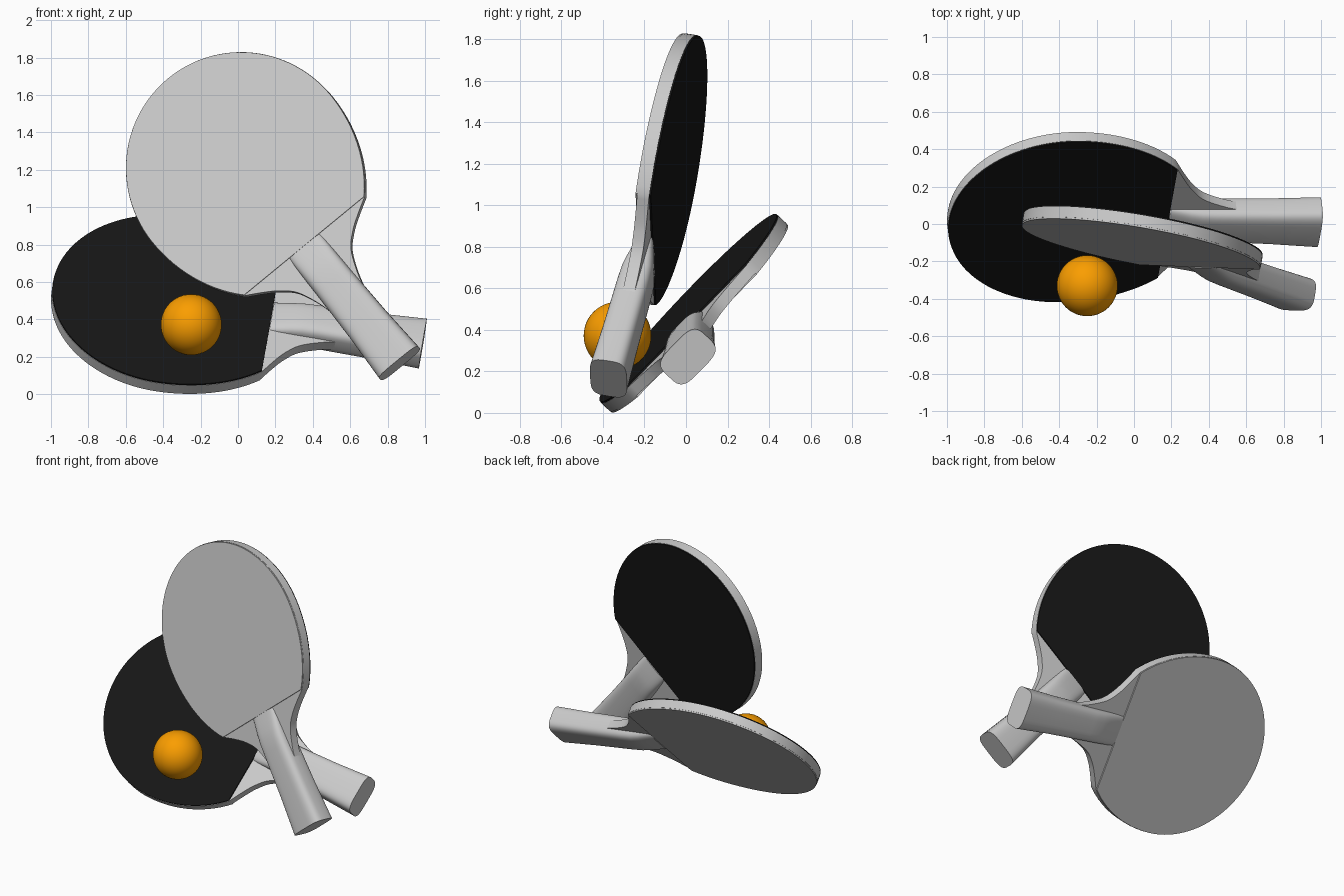
import bpy, bmesh, math
from mathutils import Vector, Matrix

if "Cube" in bpy.data.objects:
    bpy.data.objects.remove(bpy.data.objects["Cube"])


def material(name, rgb):
    m = bpy.data.materials.new(name)
    m.diffuse_color = (*rgb, 1)
    m.use_nodes = True
    m.node_tree.nodes["Principled BSDF"].inputs["Base Color"].default_value = m.diffuse_color
    return m


BLACK = material("black_rubber", (0.008, 0.008, 0.008))
ORANGE = material("orange_plastic", (0.96, 0.34, 0.0))

# Neck outline and grip stations, in (along handle axis, across) coordinates
FACE_END = .545
NECK = [(.545, .416), (.6, .322), (.65, .25), (.72, .183), (.84, .132), (.95, .105)]
# Grip: position, half width, half thickness
GRIP = [(.545, .109, .042), (.6, .11, .056), (.66, .111, .07), (.72, .112, .08),
        (.8, .113, .083), (1.1, .121, .086), (1.365, .135, .091)]


def face_outline(n=40):
    """Egg outline: tip half and longer handle half, cut straight at the handle."""
    end = math.pi / 2 + math.asin(FACE_END / .735)
    pts = []
    for i in range(-n, n + 1):
        t = end * i / n
        reach = .64 if abs(t) < math.pi / 2 else .735
        pts.append(Vector((-reach * math.cos(t), .62 * math.sin(t))))
    return pts


def smooth_path(pts, steps=5):
    """Catmull-Rom curve through the points."""
    p = [Vector(q) for q in pts]
    p = [2 * p[0] - p[1]] + p + [2 * p[-1] - p[-2]]
    out = []
    for a, b, c, d in zip(p, p[1:], p[2:], p[3:]):
        for i in range(steps):
            t = i / steps
            out.append(.5 * (2 * b + (c - a) * t + (2 * a - 5 * b + 4 * c - d) * t * t
                             + (3 * b - a - 3 * c + d) * t ** 3))
    return out + [p[-2]]


def finish(bm, name, matrix, mat=None):
    bmesh.ops.recalc_face_normals(bm, faces=bm.faces)
    mesh = bpy.data.meshes.new(name)
    bm.to_mesh(mesh)
    bm.free()
    ob = bpy.data.objects.new(name, mesh)
    bpy.context.collection.objects.link(ob)
    ob.matrix_world = matrix
    if mat:
        mesh.materials.append(mat)
    bpy.ops.object.select_all(action='DESELECT')
    ob.select_set(True)
    bpy.context.view_layer.objects.active = ob
    bpy.ops.object.shade_smooth_by_angle(angle=math.radians(30))
    return ob


def loft(rings, name, matrix, mat=None):
    bm = bmesh.new()
    rows = [[bm.verts.new(c) for c in r] for r in rings]
    n = len(rows[0])
    for r, s in zip(rows, rows[1:]):
        for i in range(n):
            j = (i + 1) % n
            bm.faces.new((r[i], r[j], s[j], s[i]))
    bm.faces.new(rows[0])
    bm.faces.new(rows[-1])
    return finish(bm, name, matrix, mat)


def plate(outline, z0, z1, *args):
    return loft([[(x, y, z) for x, y in outline] for z in (z0, z1)], *args)


def superellipse(x, hw, hn, n=40, e=3.8):
    ring = []
    for i in range(n):
        c, s = math.cos(2 * math.pi * i / n), math.sin(2 * math.pi * i / n)
        ring.append((x, math.copysign(abs(c) ** (2 / e), c) * hw,
                     math.copysign(abs(s) ** (2 / e), s) * hn))
    return ring


def paddle(prefix, centre, axis, across, top_mat, bottom_mat):
    a = Vector(axis).normalized()
    w = Vector(across)
    w = (w - a * w.dot(a)).normalized()
    m = Matrix((a, w, a.cross(w))).transposed().to_4x4()
    m.translation = centre
    face = face_outline()
    neck = smooth_path(NECK)
    # wooden core with the neck flowing into the handle
    core = face + neck[1:] + [Vector((p.x, -p.y)) for p in reversed(neck[1:])]
    plate(core, -.029, .029, prefix + "_wood_blade", m)
    # rubber sheets on both sides, cut straight at the handle
    sheet = [p * .997 for p in face]
    plate(sheet, .029, .038, prefix + "_upper_rubber", m, top_mat)
    plate(sheet, -.038, -.029, prefix + "_lower_rubber", m, bottom_mat)
    # flared grip with a ramp at the blade
    loft([superellipse(*g) for g in GRIP], prefix + "_handle", m)


# Leaning lower paddle and standing upper paddle
paddle("lower_paddle", (-.36, .037, .482), (.987, -.02, -.155), (.13, .69, .71), BLACK, None)
paddle("upper_paddle", (.025, -.075, 1.2), (.604, -.215, -.745), (.777, -.031, .629), None, BLACK)

# Ball resting on the lower paddle
bm = bmesh.new()
bmesh.ops.create_uvsphere(bm, u_segments=48, v_segments=24, radius=.163)
finish(bm, "ball", Matrix.Translation((-.25, -.33, .372)), ORANGE)
